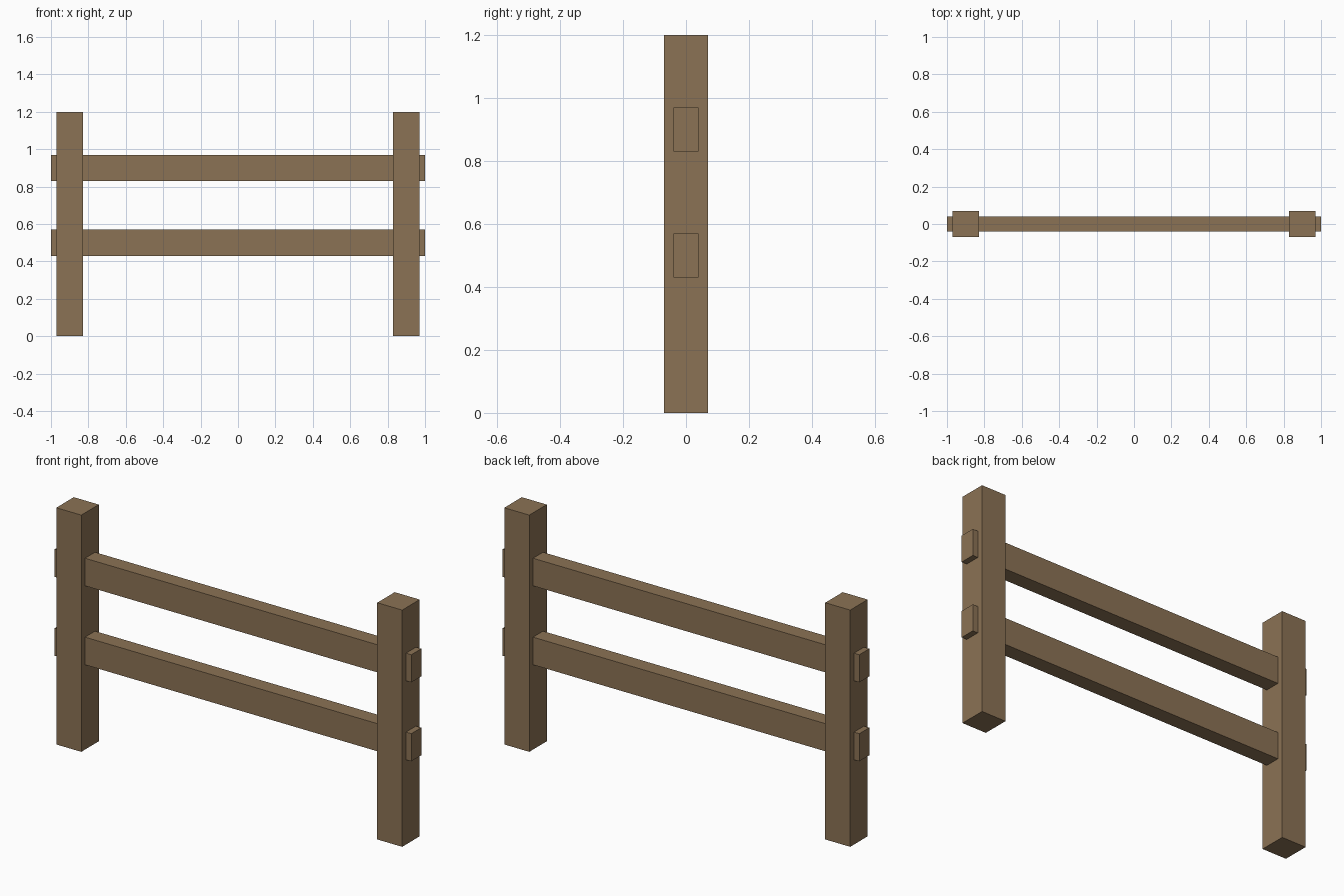
import bpy

if "Cube" in bpy.data.objects:
    bpy.data.objects.remove(bpy.data.objects["Cube"])

wood = bpy.data.materials.new("wood")
wood.diffuse_color = (0.26, 0.17, 0.09, 1.0)
wood.use_nodes = True
wood.node_tree.nodes["Principled BSDF"].inputs["Base Color"].default_value = wood.diffuse_color


def box(name, center, size):
    bpy.ops.mesh.primitive_cube_add(size=1, location=center)
    obj = bpy.context.object
    obj.name = name
    obj.scale = size
    bpy.ops.object.transform_apply(location=False, rotation=False, scale=True)
    obj.data.materials.append(wood)
    return obj


# Square upright posts
for side, x in (("left", -0.9), ("right", 0.9)):
    box(f"{side}_post", (x, 0, 0.6), (0.14, 0.14, 1.2))

# Horizontal rails, passing through the posts with short protruding ends
for level, z in (("lower", 0.5), ("upper", 0.9)):
    box(f"{level}_rail", (0, 0, z), (2.0, 0.08, 0.14))
